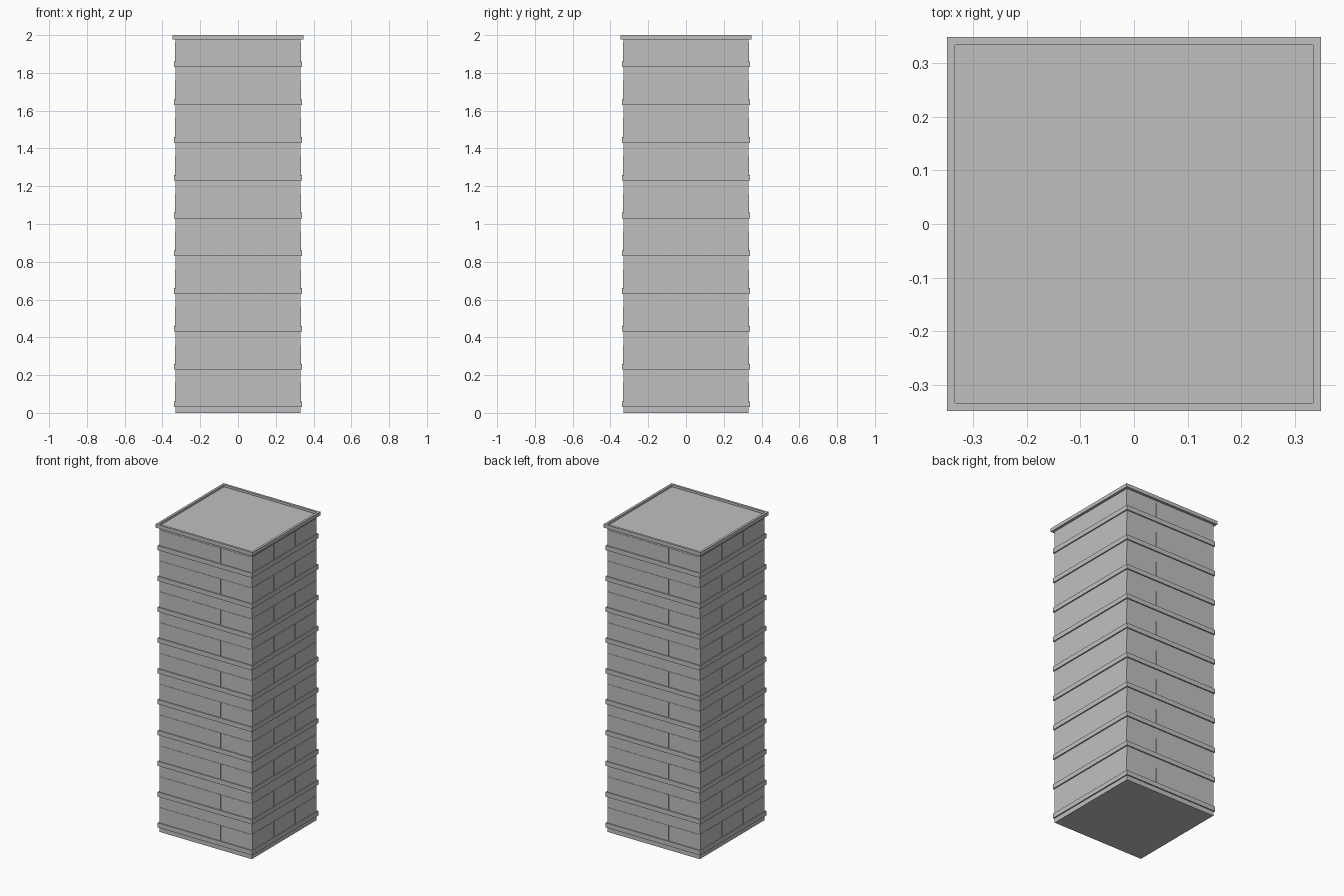
import bpy
import math
from mathutils import Matrix, Vector

cube = bpy.data.objects.get("Cube")
if cube:
    bpy.data.objects.remove(cube, do_unlink=True)

FLOORS = 10
STOREY = 0.2
WALL = 0.331      # half width of the shaft
LEDGE = 0.339     # half width of the floor ledges
CAP = 0.348       # half width of the roof rim

concrete = bpy.data.materials.new("concrete_grey")
concrete.use_nodes = True
colour = (0.53, 0.53, 0.53, 1)
concrete.diffuse_color = colour
concrete.node_tree.nodes["Principled BSDF"].inputs["Base Color"].default_value = colour


def box(name, low, high, turn=0):
    """Box between two corners, turned about the tower axis."""
    bpy.ops.mesh.primitive_cube_add(size=1)
    ob = bpy.context.object
    ob.name = name
    low, high = Vector(low), Vector(high)
    size = Matrix.Diagonal((*(high - low), 1))
    place = Matrix.Translation((low + high) / 2)
    ob.data.transform(Matrix.Rotation(turn, 4, "Z") @ place @ size)
    ob.data.materials.append(concrete)
    return ob


def slab(name, half, bottom, top):
    return box(name, (-half, -half, bottom), (half, half, top))


# Main shaft, its top forming the sunken roof
slab("tower_shaft", WALL, 0, 1.985)

# Ledge around each storey, with three shallow wall panels above it per side
third = 2 * WALL / 3
seam = 0.002
for floor in range(FLOORS):
    base = floor * STOREY
    slab(f"floor_ledge_{floor}", LEDGE, base + 0.03, base + 0.06)
    for side in range(4):
        for column in range(3):
            left = -WALL + column * third
            box(f"wall_panel_{floor}_{side}_{column}",
                (left + seam, -WALL - 0.002, base + 0.06),
                (left + third - seam, -WALL + 0.002, base + 0.16),
                side * math.pi / 2)

# Rim around the roof, mitred by overlapping the four sides end to end
inner = 0.333
for side in range(4):
    box(f"roof_rim_{side}", (-CAP, -CAP, 1.977), (inner, -inner, 2.0),
        side * math.pi / 2)

# Roof deck closing the gap inside the rim
slab("roof_deck", inner, 1.977, 1.986)
